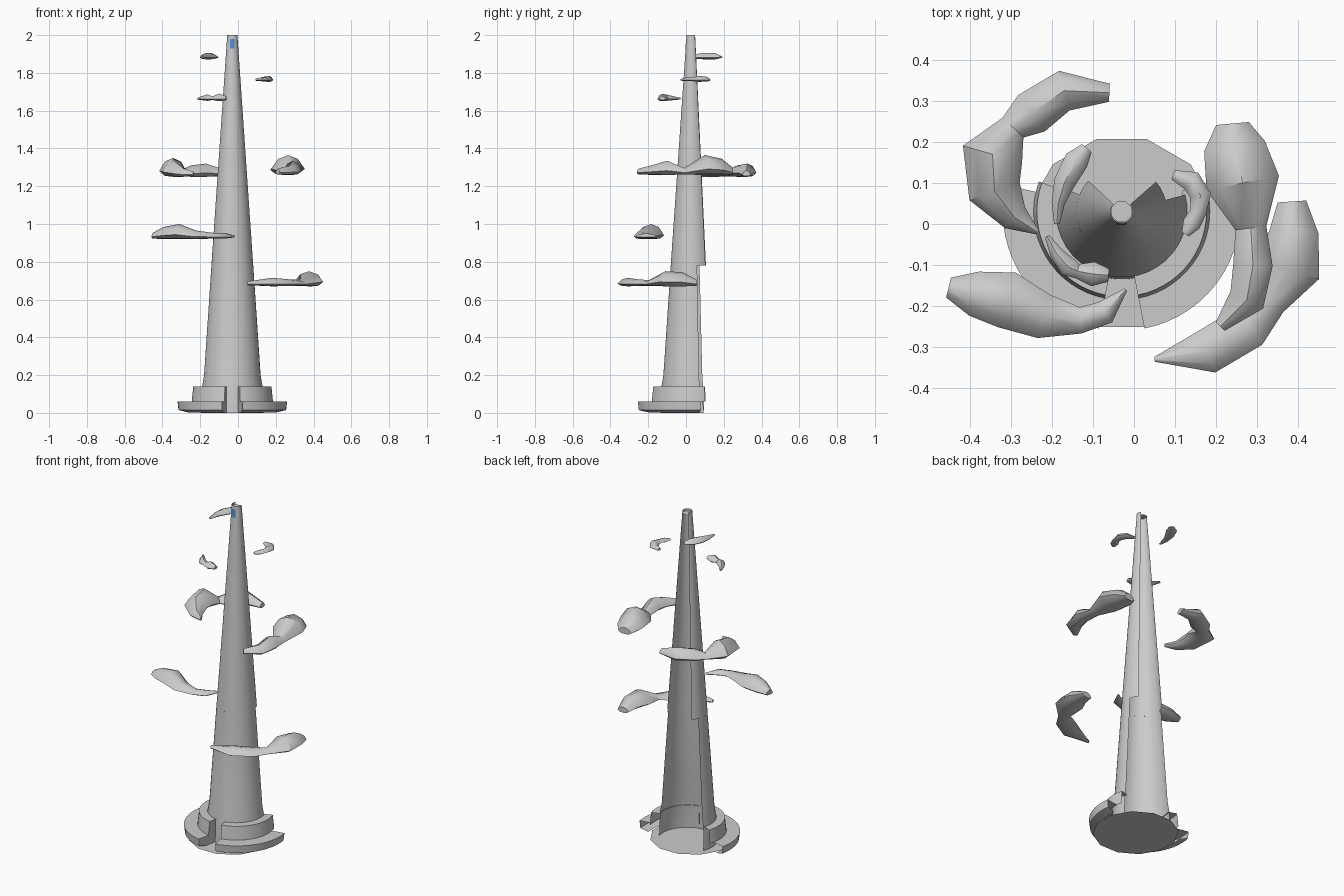
import bpy, bmesh, math
from mathutils import Vector

if "Cube" in bpy.data.objects:
    bpy.data.objects.remove(bpy.data.objects["Cube"])

CX, CY = -0.03, 0.03          # tower axis


def finish(name, bm, smooth=True, mat=None):
    me = bpy.data.meshes.new(name)
    bm.to_mesh(me)
    bm.free()
    ob = bpy.data.objects.new(name, me)
    bpy.context.collection.objects.link(ob)
    if mat:
        me.materials.append(mat)
    if smooth:
        bpy.ops.object.select_all(action='DESELECT')
        ob.select_set(True)
        bpy.context.view_layer.objects.active = ob
        bpy.ops.object.shade_smooth_by_angle(angle=math.radians(40))
    return ob


def polar(r, z, deg):
    a = math.radians(deg)
    return (CX + r * math.cos(a), CY + r * math.sin(a), z)


def arc_shell(name, profile, spans, step=9, mat=None):
    """Open surface of revolution over one or more angle spans."""
    bm = bmesh.new()
    for a0, a1 in spans:
        n = max(2, round((a1 - a0) / step))
        cols = [[bm.verts.new(polar(r, z, a0 + (a1 - a0) * i / n)) for r, z in profile]
                for i in range(n + 1)]
        for p, q in zip(cols, cols[1:]):
            for j in range(len(profile) - 1):
                bm.faces.new((p[j], q[j], q[j + 1], p[j + 1]))
    return finish(name, bm, True, mat)


def cone_r(z):
    return 0.155 - (z - 0.14) * (0.155 - 0.027) / 1.86


# Tower: front shell, open at the back, with a step in the cut edge
arc_shell("tower_lower", [(0.165, 0), (0.16, 0.14), (0.15, 0.2), (cone_r(0.78), 0.78)], [(-202, 15)])
arc_shell("tower_upper", [(cone_r(0.78), 0.78), (cone_r(2), 2)], [(-223, 41)])

# Stepped base with an entrance gap in front
arc_shell("base_lower_tier", [(0.235, 0.003), (0.285, 0.015), (0.29, 0.06), (0.21, 0.06)],
          [(-193, -101), (-79, 10)], 6)
arc_shell("base_upper_tier", [(0.215, 0.06), (0.207, 0.14), (0.155, 0.14)],
          [(-200, -101), (-79, 19)], 6)

# Side walls of the entrance gap
bm = bmesh.new()
outline = [(0.162, 0.003), (0.235, 0.003), (0.285, 0.015), (0.29, 0.06), (0.215, 0.06), (0.207, 0.14), (0.157, 0.14)]
bm.faces.new([bm.verts.new(polar(r, z, -101)) for r, z in outline])
bm.faces.new([bm.verts.new(polar(r, z, -79)) for r, z in reversed(outline)])
finish("entrance_walls", bm, False)


# Floor disc and top cap
def disc(name, x, y, z, r, n, turn):
    bm = bmesh.new()
    bm.faces.new([bm.verts.new((x + r * math.cos(turn + math.tau * i / n),
                                y + r * math.sin(turn + math.tau * i / n), z)) for i in range(n)])
    finish(name, bm, False)


disc("floor", CX, -0.022, 0.0, 0.237, 12, math.pi / 12)
disc("tower_cap", CX, CY, 1.985, 0.027, 8, math.pi / 8)

# Small blue window near the top
blue = bpy.data.materials.new("window_blue")
blue.diffuse_color = (0.1, 0.25, 0.6, 1)
blue.use_nodes = True
blue.node_tree.nodes["Principled BSDF"].inputs["Base Color"].default_value = blue.diffuse_color
arc_shell("window", [(cone_r(1.93) + 0.001, 1.93), (cone_r(1.98) + 0.001, 1.98)],
          [(-112, -68)], 11, blue)


# Clouds: lumpy flat-bottomed bodies lofted along a curved path
def cloud(name, base, pts):
    """pts: x, y, half width, height above base."""
    section = [(-1, 0.3), (-0.6, 0.8), (0, 1), (0.6, 0.8), (1, 0.3), (0.6, 0.05), (0, 0), (-0.6, 0.05)]
    P = [Vector(p[:2]) for p in pts]
    bm = bmesh.new()
    rings = []
    for i, (x, y, w, h) in enumerate(pts):
        t = (P[min(i + 1, len(P) - 1)] - P[max(i - 1, 0)]).normalized()
        side = Vector((t.y, -t.x))
        lift = base + max(0, 0.012 - h * 0.3)
        rings.append([bm.verts.new((x + side.x * w * u, y + side.y * w * u, lift + h * v))
                      for u, v in section])
    n = len(section)
    for a, b in zip(rings, rings[1:]):
        for j in range(n):
            k = (j + 1) % n
            bm.faces.new((a[j], b[j], b[k], a[k]))
    bm.faces.new(rings[0])
    bm.faces.new(list(reversed(rings[-1])))
    bmesh.ops.recalc_face_normals(bm, faces=bm.faces)
    finish(name, bm)


cloud("cloud_low_right", 0.67, [
    (.05, -.33, .006, .02), (.18, -.31, .055, .045), (.28, -.25, .055, .035), (.335, -.195, .035, .03),
    (.375, -.11, .08, .08), (.39, -.02, .06, .075), (.385, .055, .035, .035)])
cloud("cloud_low_left", 0.92, [
    (-.452, -.155, .025, .03), (-.39, -.17, .055, .065), (-.31, -.185, .07, .08), (-.22, -.225, .055, .045),
    (-.13, -.235, .032, .03), (-.07, -.215, .03, .03), (-.02, -.16, .004, .012)])
cloud("cloud_mid_right", 1.26, [
    (.21, -.25, .015, .03), (.275, -.185, .045, .05), (.29, -.1, .048, .075), (.285, -.01, .038, .035),
    (.265, .1, .09, .105), (.245, .19, .075, .085), (.24, .245, .04, .04)])
cloud("cloud_mid_left", 1.25, [
    (-.06, .32, .022, .03), (-.17, .325, .05, .07), (-.25, .27, .055, .06), (-.295, .235, .035, .035),
    (-.345, .17, .075, .1), (-.34, .08, .065, .085), (-.29, .015, .035, .045), (-.235, -.02, .006, .02)])
cloud("cloud_top_back", 1.87, [
    (-.115, .185, .015, .01), (-.14, .155, .03, .033), (-.17, .1, .026, .035), (-.185, .05, .016, .025),
    (-.188, 0, .007, .01)])
cloud("cloud_high_right", 1.75, [
    (.095, .12, .012, .012), (.14, .105, .026, .026), (.162, .07, .026, .032), (.157, .03, .02, .018),
    (.14, 0, .022, .02), (.125, -.025, .01, .01)])
cloud("cloud_high_left", 1.65, [
    (-.212, -.03, .006, .01), (-.19, -.07, .016, .022), (-.16, -.105, .024, .034), (-.138, -.115, .018, .018),
    (-.1, -.122, .03, .04), (-.062, -.125, .016, .02)])
